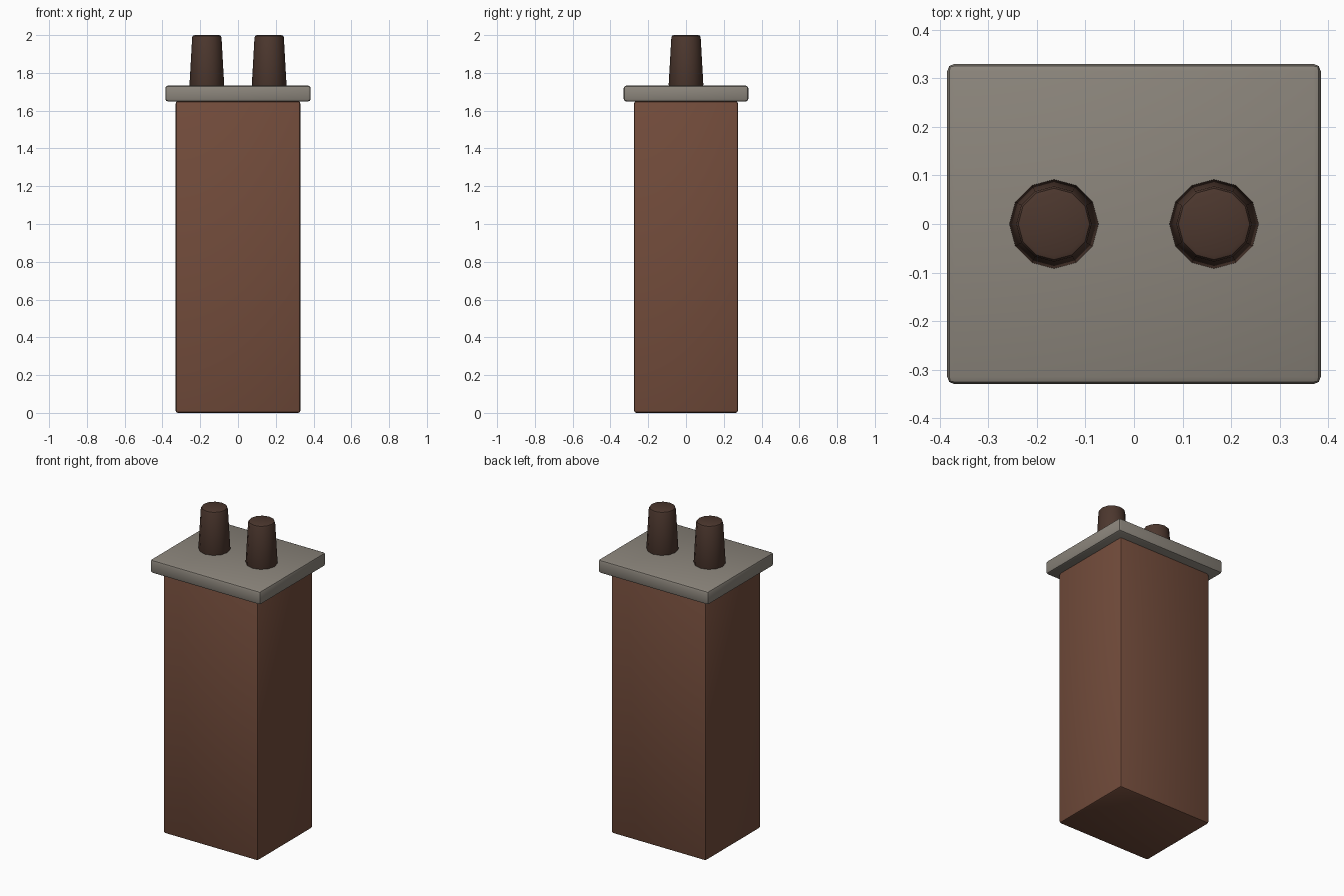
import bpy, math

if "Cube" in bpy.data.objects:
    bpy.data.objects.remove(bpy.data.objects["Cube"])


def material(name, rgb):
    m = bpy.data.materials.new(name)
    m.diffuse_color = (*rgb, 1)
    m.use_nodes = True
    m.node_tree.nodes["Principled BSDF"].inputs["Base Color"].default_value = m.diffuse_color
    return m


brick = material("brick red brown", (0.17, 0.072, 0.044))
stone = material("stone grey", (0.26, 0.235, 0.2))
clay = material("dark clay", (0.072, 0.038, 0.027))


def finish(obj, name, mat, bevel):
    """Name, colour, bevel the edges and smooth the small angles."""
    obj.name = name
    obj.data.materials.append(mat)
    bpy.ops.object.transform_apply(location=False, rotation=False, scale=True)
    mod = obj.modifiers.new("soft_edges", "BEVEL")
    mod.width = bevel
    mod.segments = 2
    mod.limit_method = "ANGLE"
    mod.angle_limit = math.radians(40)
    bpy.ops.object.modifier_apply(modifier=mod.name)
    bpy.ops.object.shade_smooth_by_angle(angle=math.radians(35))


def box(name, size, z0, mat, bevel):
    bpy.ops.mesh.primitive_cube_add(size=1, location=(0, 0, z0 + size[2] / 2))
    obj = bpy.context.object
    obj.scale = size
    finish(obj, name, mat, bevel)


# Chimney shaft and overhanging cap slab
box("chimney_shaft", (0.66, 0.55, 1.65), 0, brick, 0.012)
box("chimney_cap", (0.77, 0.66, 0.085), 1.648, stone, 0.015)

# Pair of tapered twelve-sided pots
for side, x in (("left", -0.165), ("right", 0.165)):
    bpy.ops.mesh.primitive_cone_add(vertices=12, radius1=0.0925, radius2=0.077,
                                    depth=0.275, location=(x, 0, 1.8625))
    finish(bpy.context.object, side + "_chimney_pot", clay, 0.012)
